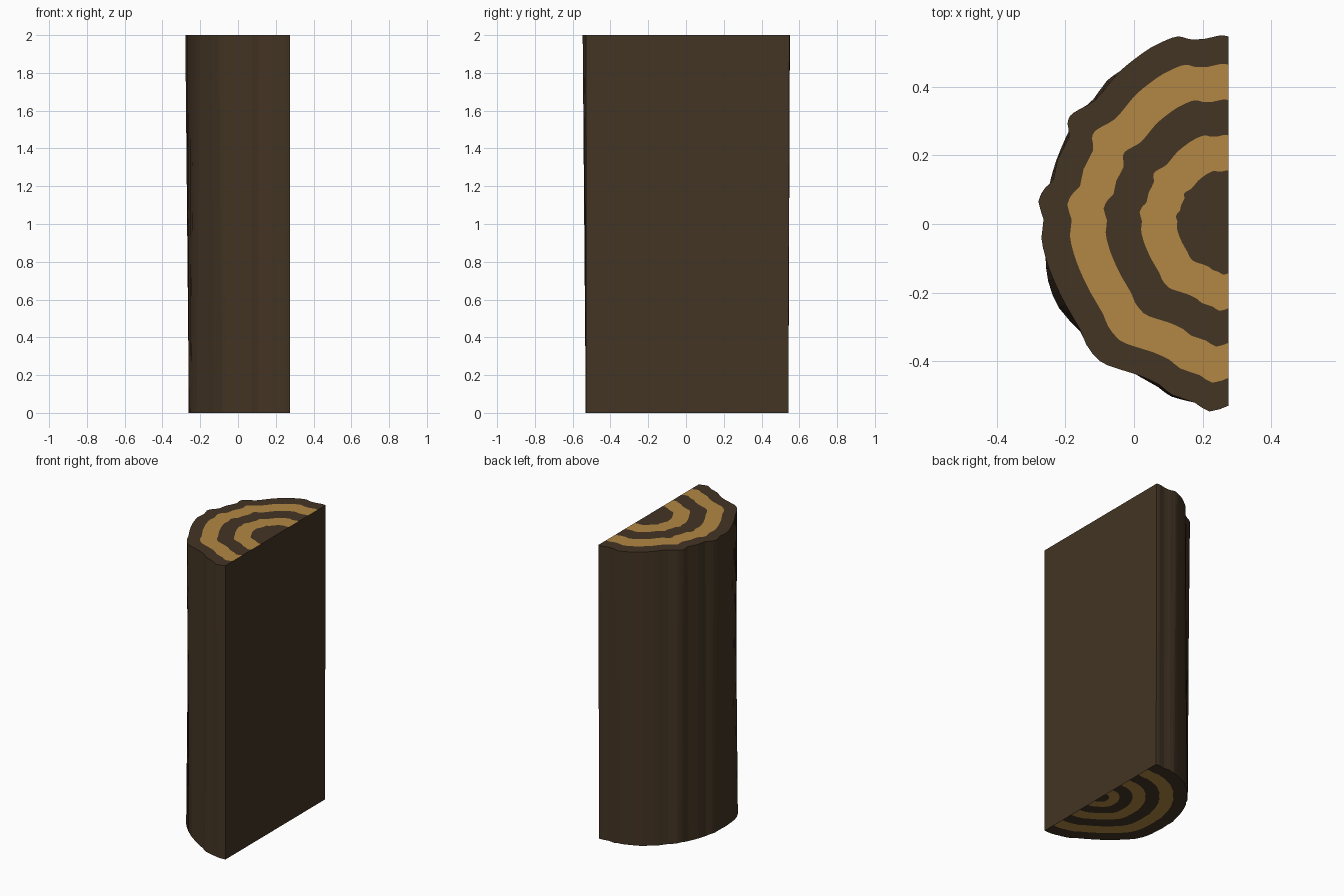
import bpy, bmesh
from mathutils import Vector

if "Cube" in bpy.data.objects:
    bpy.data.objects.remove(bpy.data.objects["Cube"])

CX, CY, H = 0.276, 0.005, 2.0   # pith of the log lies on the split face

# Bark outline at the top end: x, y, and the radius factor at the bottom end
OUTLINE = [
    (.276, .547, .99), (.25, .55, .985), (.206, .54, .99), (.162, .539, 1), (.139, .546, .97),
    (.11, .543, .97), (.05, .515, .98), (0, .48, 1), (-.042, .445, 1), (-.072, .41, 1.02),
    (-.115, .36, 1.01), (-.16, .334, .99), (-.185, .317, .96), (-.194, .293, .97), (-.19, .253, 1.015),
    (-.223, .188, 1.005), (-.235, .13, 1.015), (-.258, .107, .98), (-.279, .066, .965), (-.264, .013, .99),
    (-.27, -.04, .985), (-.258, -.098, 1), (-.235, -.162, 1.03), (-.2, -.235, 1.04), (-.156, -.31, 1.005),
    (-.139, -.352, .97), (-.10, -.4, .95), (-.048, -.422, .97), (.016, -.442, 1.005), (.074, -.469, 1.015),
    (.11, -.498, 1.01), (.177, -.521, 1), (.22, -.547, .97), (.276, -.53, 1),
]
TOP_RINGS = [1, .848, .657, .468, .277]
BOTTOM_RINGS = [1, .84, .68, .52, .37, .22, .1]


def rounded(points):
    """Insert a curved midpoint between neighbouring outline points."""
    p = [Vector(q) for q in points]
    out = [p[0]]
    for i in range(len(p) - 1):
        a, b, c, d = p[max(i - 1, 0)], p[i], p[i + 1], p[min(i + 2, len(p) - 1)]
        mid = (b + c) * .5625 - (a + d) * .0625
        mid.x = min(mid.x, CX)
        out += [mid, c]
    return out


PROFILE = rounded(OUTLINE)


def material(name, rgb):
    m = bpy.data.materials.new(name)
    m.diffuse_color = (*rgb, 1)
    m.use_nodes = True
    m.node_tree.nodes["Principled BSDF"].inputs["Base Color"].default_value = m.diffuse_color
    return m


bm = bmesh.new()


def face(verts, mat=0):
    bm.faces.new(verts).material_index = mat


def end_grain(z, rings, use_factor):
    """Concentric growth rings with alternating colours; returns bark edge and split edge."""
    loops = []
    for s in rings:
        loops.append([bm.verts.new((CX + (x - CX) * s * (f if use_factor else 1),
                                    CY + (y - CY) * s * (f if use_factor else 1), z))
                      for x, y, f in PROFILE])
    for k, (a, b) in enumerate(zip(loops, loops[1:])):
        for i in range(len(a) - 1):
            face((a[i], a[i + 1], b[i + 1], b[i]), k % 2)
    pith = bm.verts.new((CX, CY, z))
    core = loops[-1]
    for i in range(len(core) - 1):
        face((core[i], core[i + 1], pith))
    split = [l[0] for l in loops] + [pith] + [l[-1] for l in reversed(loops)]
    return loops[0], split


top, top_split = end_grain(H, TOP_RINGS, False)
bottom, bottom_split = end_grain(0, BOTTOM_RINGS, True)

# Bark side
for i in range(len(top) - 1):
    face((bottom[i], bottom[i + 1], top[i + 1], top[i]))
# Flat split face
face(top_split + bottom_split[::-1])

bmesh.ops.recalc_face_normals(bm, faces=bm.faces[:])
mesh = bpy.data.meshes.new("half_log")
bm.to_mesh(mesh)
bm.free()
mesh.materials.append(material("bark_brown", (.057, .035, .018)))
mesh.materials.append(material("ring_tan", (.45, .243, .057)))
log = bpy.data.objects.new("half_log", mesh)
bpy.context.collection.objects.link(log)
